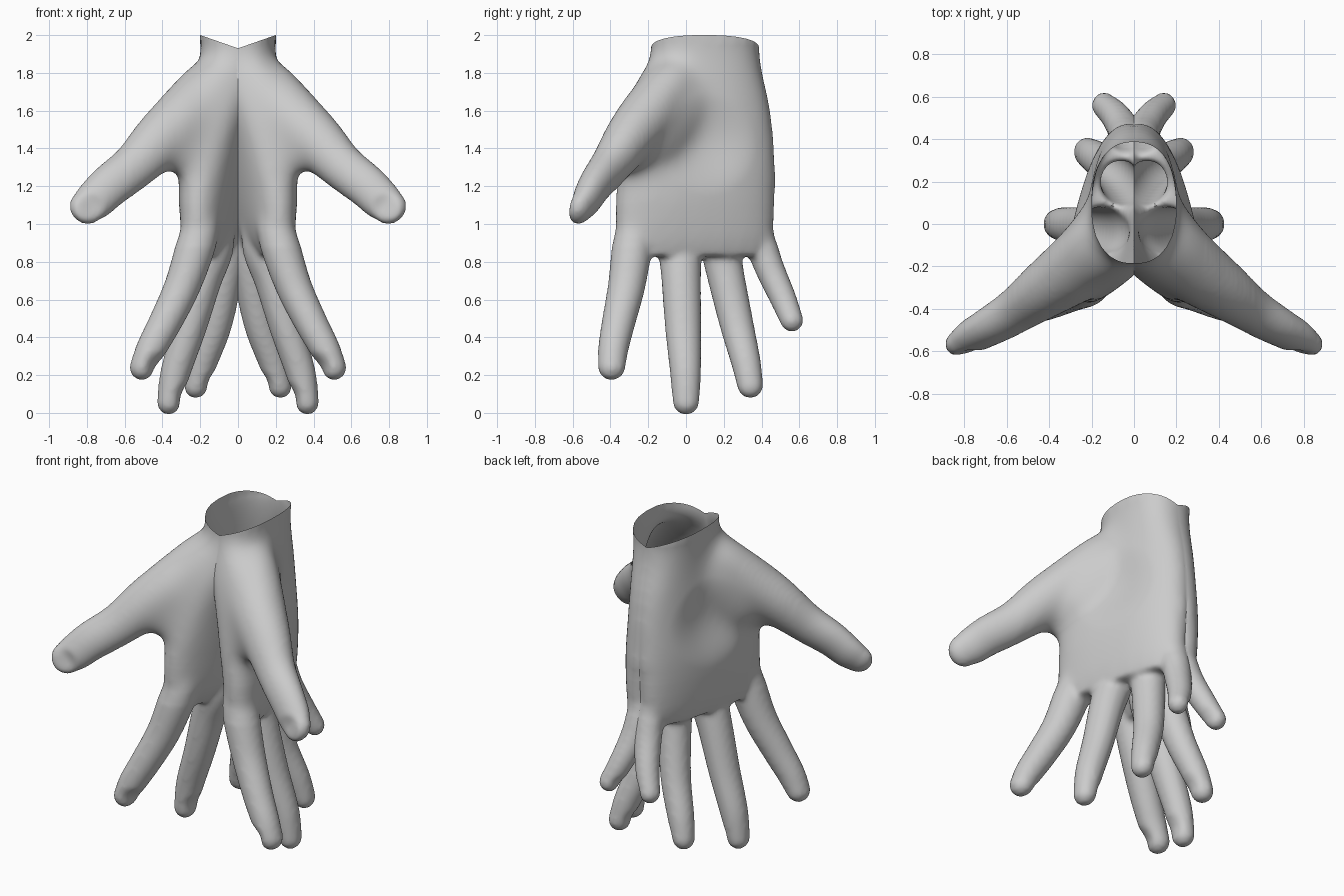
import bpy, bmesh
from math import cos, sin, pi, sqrt, copysign
from mathutils import Vector

if "Cube" in bpy.data.objects:
    bpy.data.objects.remove(bpy.data.objects["Cube"])

bm = bmesh.new()
N = 24


def loft(rings):
    # closed solid through a list of point rings
    vs = [[bm.verts.new(p) for p in r] for r in rings]
    faces = [bm.faces.new((a[i], a[(i + 1) % N], b[(i + 1) % N], b[i]))
             for a, b in zip(vs, vs[1:]) for i in range(N)]
    faces += [bm.faces.new(vs[0]), bm.faces.new(vs[-1])]
    bmesh.ops.recalc_face_normals(bm, faces=faces)


def spline(keys, steps=6):
    # Catmull-Rom through rows of numbers
    k = [keys[0]] + keys + [keys[-1]]
    out = []
    for a, b, c, d in zip(k, k[1:], k[2:], k[3:]):
        for s in range(steps):
            t = s / steps
            out.append([0.5 * (2 * q + (r - p) * t + (2 * p - 5 * q + 4 * r - w) * t * t
                               + (3 * q - p - 3 * r + w) * t ** 3)
                        for p, q, r, w in zip(a, b, c, d)])
    return out + [list(keys[-1])]


def digit(keys, wide):
    # tube along x, y, z with wide / thin radii and a rounded tip
    rows = spline(keys)
    pts = [Vector(r[:3]) for r in rows]
    rings = []

    def ring(c, t, ru, rv):
        u = (wide - t * wide.dot(t)).normalized()
        v = t.cross(u)
        rings.append([c + u * ru * cos(2 * pi * i / N) + v * rv * sin(2 * pi * i / N)
                      for i in range(N)])

    for i, r in enumerate(rows):
        t = (pts[min(i + 1, len(pts) - 1)] - pts[max(i - 1, 0)]).normalized()
        ring(pts[i], t, r[3], r[4])
    for a in (0.3, 0.6, 0.85, 0.97):
        k = sqrt(1 - a * a)
        ring(pts[-1] + t * r[3] * a, t, r[3] * k, r[4] * k)
    loft(rings)


# palm and wrist: z, front edge x y, rear edge x y, half thickness
palm = [(.83, .24, -.33, .055, .42, .08), (.95, .235, -.37, .03, .46, .125),
        (1.2, .23, -.375, 0, .48, .16), (1.45, .17, -.335, -.01, .47, .165),
        (1.65, .1, -.28, -.01, .445, .175), (1.85, .02, -.2, 0, .4, .19),
        (2.1, 0, -.18, 0, .38, .206)]
rings = []
for z, ax, ay, bx, by, th in spline(palm):
    c, h = Vector(((ax + bx) / 2, (ay + by) / 2, z)), Vector(((bx - ax) / 2, (by - ay) / 2, 0))
    n = Vector((h.y, -h.x, 0)).normalized()
    e = 0.85
    r = []
    for i in range(N):
        p, q = cos(2 * pi * i / N), sin(2 * pi * i / N)
        r.append(c + h * copysign(abs(p) ** e, p) + n * th * copysign(abs(q) ** e, q))
    rings.append(r)
loft(rings)

# fingers: index, middle, ring, little
Y = Vector((0, 1, 0))
digit([(.19, -.26, 1.02, .1, .1), (.225, -.285, .88, .107, .105), (.295, -.315, .67, .099, .096),
       (.385, -.357, .48, .089, .088), (.46, -.385, .34, .081, .08),
       (.505, -.394, .245, .074, .068)], Y)
digit([(.11, -.03, 1.02, .1, .1), (.135, -.03, .86, .112, .108), (.185, -.025, .7, .105, .098),
       (.255, -.015, .45, .096, .088), (.33, -.003, .22, .083, .08),
       (.365, 0, .06, .071, .064)], Y)
digit([(.05, .16, 1.02, .1, .1), (.055, .185, .86, .104, .1), (.07, .212, .72, .099, .094),
       (.117, .268, .47, .09, .086), (.185, .317, .27, .079, .077),
       (.222, .34, .145, .069, .064)], Y)
digit([(.025, .35, 1.05, .09, .09), (.03, .395, .9, .084, .085), (.047, .445, .76, .078, .08),
       (.09, .512, .61, .071, .07), (.14, .56, .49, .062, .06)], Y)

# thumb
digit([(.08, .0, 1.8, .13, .13), (.15, -.08, 1.71, .17, .15), (.27, -.2, 1.57, .175, .16),
       (.40, -.3, 1.45, .155, .14), (.54, -.4, 1.31, .126, .108), (.67, -.478, 1.21, .115, .09),
       (.755, -.525, 1.13, .108, .078), (.8, -.555, 1.09, .095, .066)], Vector((.65, .1, .75)))
# web between thumb and hand
digit([(.03, -.1, 1.84, .11, .1), (.13, -.18, 1.66, .15, .11), (.22, -.25, 1.5, .17, .1),
       (.28, -.29, 1.4, .15, .09)], Vector((.9, -.45, 0)))
# thumb mound on the palm side
digit([(.1, .04, 1.76, .13, .12), (.17, -.05, 1.58, .15, .14), (.24, -.16, 1.43, .14, .13),
       (.27, -.23, 1.36, .1, .1)], Vector((.4, .9, 0)))

# fuse all parts into one smooth skin
mesh = bpy.data.meshes.new("hands")
bm.to_mesh(mesh)
bm.free()
obj = bpy.data.objects.new("mirrored_hands", mesh)
bpy.context.collection.objects.link(obj)
m = obj.modifiers.new("fuse", 'REMESH')
m.mode, m.voxel_size = 'VOXEL', 0.015
m = obj.modifiers.new("relax", 'SMOOTH')
m.factor, m.iterations = 0.5, 8
fused = bpy.data.meshes.new_from_object(
    obj.evaluated_get(bpy.context.evaluated_depsgraph_get()))
obj.modifiers.clear()
obj.data = fused
bm = bmesh.new()
bm.from_mesh(fused)

# keep only the outer skin
left, best = set(bm.verts), set()
while left:
    seed = left.pop()
    island, stack = {seed}, [seed]
    while stack:
        for e in stack.pop().link_edges:
            for w in e.verts:
                if w not in island:
                    island.add(w)
                    stack.append(w)
    left -= island
    if len(island) > len(best):
        best = island
bmesh.ops.delete(bm, geom=[v for v in bm.verts if v not in best], context='VERTS')

# blend the thumb mound and knuckles, with a gradual edge
for k in range(12):
    base = [v for v in bm.verts if .88 + .025 * k < v.co.z < 1.95 and v.co.x < .56 - .02 * k]
    for _ in range(5):
        bmesh.ops.smooth_vert(bm, verts=base, factor=0.5, use_axis_x=True,
                              use_axis_y=True, use_axis_z=True)

# palm hollow and nail beds: centre, radius, push
dents = [((.2, .1, 1.42), .28, (-.035, 0, 0)),
         ((.45, -.42, .26), .09, (.016, .01, .004)),
         ((.31, -.01, .1), .09, (.014, .003, .004)),
         ((.17, .325, .18), .08, (.012, .003, .004)),
         ((.09, .56, .5), .07, (.01, .0, .004)),
         ((.78, -.62, 1.09), .09, (0, .02, 0))]
for c, rad, push in dents:
    for v in bm.verts:
        d = (v.co - Vector(c)).length / rad
        if d < 1:
            v.co += Vector(push) * (1 - d * d) ** 2


def trim(co, no):
    bmesh.ops.bisect_plane(bm, geom=bm.verts[:] + bm.edges[:] + bm.faces[:], plane_co=co,
                           plane_no=no, clear_outer=True)


# open the centre plane and the slanted wrist rim, then mirror
trim((0, 0, 0), (-1, 0, 0))
trim((0, 0, 1.93), (-.35, 0, 1))
bmesh.ops.mirror(bm, geom=bm.verts[:] + bm.edges[:] + bm.faces[:], axis='X', merge_dist=0.0005)
bmesh.ops.recalc_face_normals(bm, faces=bm.faces)
bm.to_mesh(fused)
bm.free()

bpy.context.view_layer.objects.active = obj
obj.select_set(True)
bpy.ops.object.shade_smooth_by_angle(angle=0.7)
